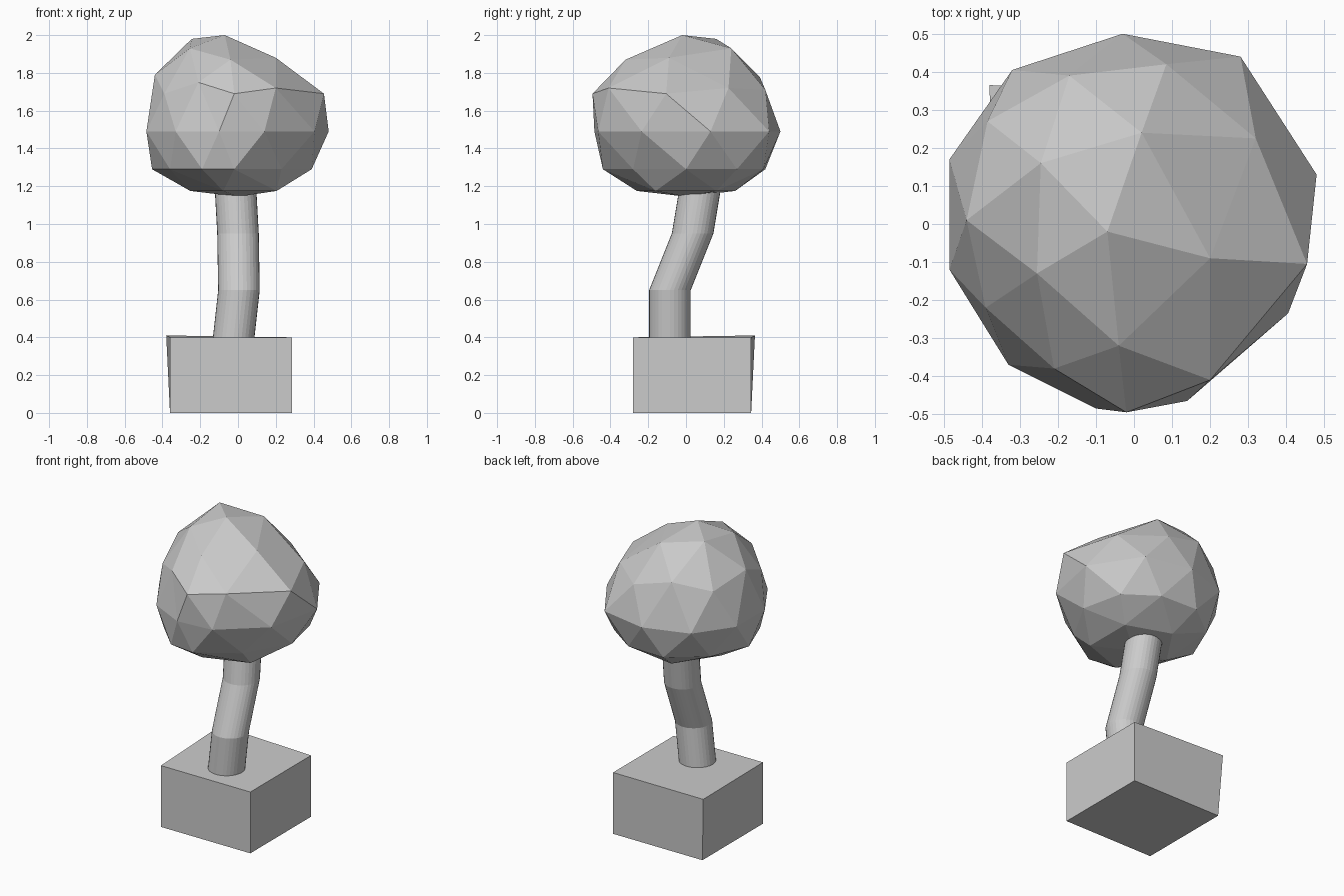
import bpy, bmesh, math
from mathutils import Vector

old = bpy.data.objects.get("Cube")
if old:
    bpy.data.objects.remove(old, do_unlink=True)

# One plain material shared by every part
grey = bpy.data.materials.new("plain grey")
grey.use_nodes = True
colour = (0.6, 0.6, 0.6, 1)
grey.diffuse_color = colour
grey.node_tree.nodes["Principled BSDF"].inputs["Base Color"].default_value = colour


def make_object(name, bm):
    """Turn a bmesh into a flat-shaded object with the shared material."""
    bmesh.ops.recalc_face_normals(bm, faces=bm.faces[:])
    mesh = bpy.data.meshes.new(name)
    bm.to_mesh(mesh)
    bm.free()
    mesh.materials.append(grey)
    obj = bpy.data.objects.new(name, mesh)
    bpy.context.collection.objects.link(obj)
    return obj


# Planter block: a box with its rear right top corner pulled outward
def build_planter():
    bm = bmesh.new()
    bmesh.ops.create_cube(bm, size=1)
    for vert in bm.verts:
        right, back, top = vert.co.x < 0, vert.co.y > 0, vert.co.z > 0
        vert.co = Vector((-0.36 if right else 0.285,
                          0.345 if back else -0.28,
                          0.4 if top else 0))
        if right and back and top:
            vert.co += Vector((-0.02, 0.02, 0.01))
    return make_object("planter_block", bm)


# Trunk: round level sections joined along a bent path
def build_trunk(path, radius=0.11, sides=32):
    bm = bmesh.new()
    rings = []
    for centre in path:
        ring = []
        for i in range(sides):
            angle = math.tau * i / sides
            spoke = Vector((math.cos(angle), math.sin(angle), 0))
            ring.append(bm.verts.new(Vector(centre) + radius * spoke))
        rings.append(ring)
    for lower, upper in zip(rings, rings[1:]):
        for i in range(sides):
            j = (i + 1) % sides
            bm.faces.new((lower[i], lower[j], upper[j], upper[i]))
    bm.faces.new(rings[0][::-1])
    bm.faces.new(rings[-1])
    return make_object("trunk", bm)


# Foliage: a faceted ball whose rings of corners are nudged to an uneven shape
crown = [(-0.07, -0.02, 2)]
shoulder = [(0.2, -0.09, 1.88), (0.02, 0.24, 1.93), (-0.245, 0.16, 1.98),
            (-0.255, -0.13, 1.93), (-0.04, -0.32, 1.87)]
upper = [(0.455, -0.105, 1.69), (0.32, 0.225, 1.72), (0.085, 0.42, 1.71),
         (-0.17, 0.39, 1.78), (-0.385, 0.27, 1.73), (-0.44, 0.01, 1.79),
         (-0.39, -0.22, 1.69), (-0.21, -0.38, 1.75), (-0.02, -0.495, 1.69),
         (0.2, -0.41, 1.72)]
middle = [(0.48, 0.13), (0.28, 0.44), (-0.03, 0.5), (-0.32, 0.405),
          (-0.485, 0.17), (-0.485, -0.12), (-0.33, -0.37), (-0.1, -0.485),
          (0.14, -0.465), (0.405, -0.235)]
lower = [(0.39, 0), (0.33, 0.27), (0.13, 0.41), (-0.13, 0.42), (-0.35, 0.25),
         (-0.455, 0), (-0.36, -0.25), (-0.19, -0.42), (-0.02, -0.44),
         (0.23, -0.28)]


def band_and_angle(vert):
    """Order corners by height band, then around the vertical axis."""
    band = sum(vert.co.z < limit for limit in (0.95, 0.7, 0.2, -0.2, -0.7, -0.95))
    angle = math.degrees(math.atan2(vert.co.y, vert.co.x)) + 5
    return band, angle % 360


def build_foliage():
    bm = bmesh.new()
    bmesh.ops.create_icosphere(bm, subdivisions=2, radius=1)
    targets = crown + shoulder + upper
    targets += [(x, y, 1.49) for x, y in middle]
    targets += [(x, y, 1.29) for x, y in lower]
    ordered = sorted(bm.verts, key=band_and_angle)
    for vert, place in zip(ordered, targets):
        vert.co = place
    # Flattened underside
    for vert in ordered[len(targets):]:
        x, y, z = vert.co
        vert.co = (x * 0.48, y * 0.52, 1.145 if z < -0.95 else 1.175)
    return make_object("foliage", bm)


build_planter()
build_trunk([(-0.025, -0.085, 0.38), (0.005, -0.085, 0.65),
             (0, 0.035, 0.95), (-0.015, 0.08, 1.22)])
build_foliage()
